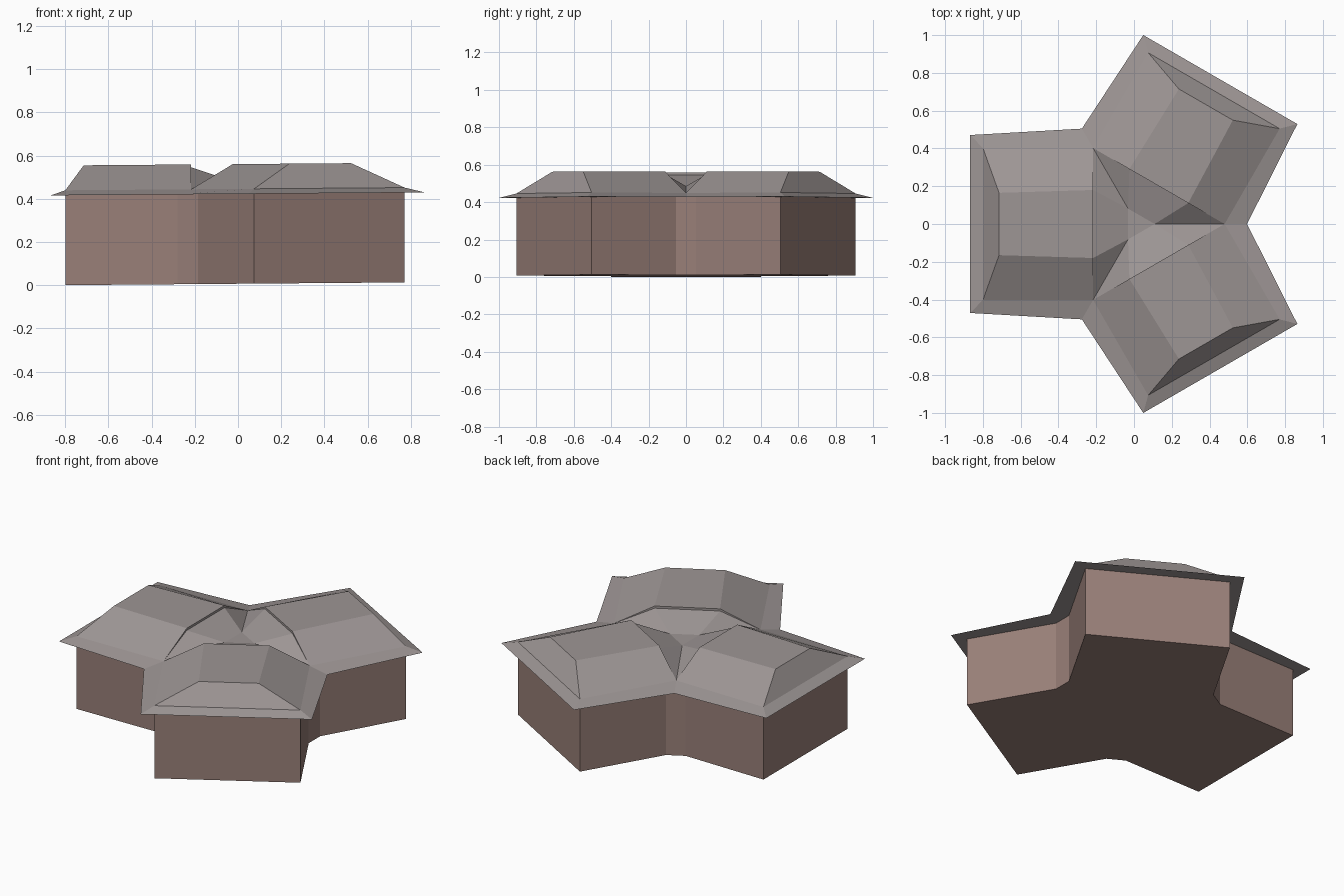
import bpy, bmesh, math

if "Cube" in bpy.data.objects:
    bpy.data.objects.remove(bpy.data.objects["Cube"])

CX = 0.0155              # centre of the three-wing plan
CORNER = 0.464           # distance of the inner corners from the centre
GABLE = CORNER / 2       # where each wing starts
Z_EAVE, Z_ROOF, Z_TOP, Z_GABLE, Z_DIP = 0.416, 0.439, 0.554, 0.541, 0.478
WINGS = [math.radians(a) for a in (60, 180, 300)]


def material(name, rgb):
    m = bpy.data.materials.new(name)
    m.diffuse_color = (*rgb, 1)
    m.use_nodes = True
    m.node_tree.nodes["Principled BSDF"].inputs["Base Color"].default_value = m.diffuse_color
    return m


ROOF = material("roof_tiles", (0.34, 0.305, 0.30))
WALL = material("wall_plaster", (0.32, 0.215, 0.19))


def place(a, u, v, z):
    """Point u along and v across the wing at angle a, with the slight ground slope."""
    x = CX + u * math.cos(a) - v * math.sin(a)
    y = u * math.sin(a) + v * math.cos(a)
    return (x, y, z + 0.008 * (x + 0.8))


def build(name, faces, mat, sheet=True):
    bm = bmesh.new()
    for f in faces:
        bm.faces.new([bm.verts.new(p) for p in f])
    bmesh.ops.remove_doubles(bm, verts=bm.verts, dist=0.0005)
    if sheet:
        bm.normal_update()
        for f in bm.faces:
            if f.normal.z < -0.01:
                f.normal_flip()
    else:
        bmesh.ops.recalc_face_normals(bm, faces=bm.faces)
    me = bpy.data.meshes.new(name)
    bm.to_mesh(me)
    bm.free()
    me.materials.append(mat)
    ob = bpy.data.objects.new(name, me)
    bpy.context.collection.objects.link(ob)
    return ob


def outline(profile, z):
    return [place(a, u, v, z) for a in WINGS for u, v in profile]


def band(lower, upper):
    n = len(lower)
    return [[lower[i], lower[(i + 1) % n], upper[(i + 1) % n], upper[i]] for i in range(n)]


# Walls: three wings with chamfered inner corners
wall_plan = [(0.295, -0.402), (0.815, -0.402), (0.815, 0.402), (0.295, 0.402)]
base, head = outline(wall_plan, 0), outline(wall_plan, Z_EAVE)
build("walls", band(base, head) + [base, head], WALL, sheet=False)

# Eaves: sloping skirt with a flat soffit
corner = math.radians(60)


def eave_ring(end, half, inner, z):
    pts = []
    for a in WINGS:
        pts += [place(a, end, -half, z), place(a, end, half, z), place(a + corner, inner, 0, z)]
    return pts


rim = eave_ring(0.883, 0.471, 0.583, Z_EAVE)
roof_edge = eave_ring(0.815, 0.402, CORNER, Z_ROOF)
soffit = eave_ring(0.80, 0.39, 0.45, Z_EAVE)
build("eaves", band(rim, roof_edge) + band(rim, soffit), ROOF, sheet=False)

# Wing roofs: hipped end, two slopes, flat top and a narrow step at the inner end
for i, a in enumerate(WINGS):
    P = lambda u, v, z: place(a, u, v, z)
    top = [P(0.73, -0.165, Z_TOP), P(0.73, 0.165, Z_TOP)]
    faces = [[P(0.815, -0.402, Z_ROOF), P(0.815, 0.402, Z_ROOF), top[1], top[0]],
             [top[0], top[1], P(GABLE, 0.18, Z_TOP), P(GABLE, -0.18, Z_TOP)],
             [P(GABLE, -0.18, Z_TOP), P(GABLE, 0.18, Z_TOP),
              P(GABLE, 0.18, Z_GABLE), P(GABLE, -0.18, Z_GABLE)]]
    for s, t in ((-1, top[0]), (1, top[1])):
        low, high = P(GABLE, s * 0.402, Z_ROOF), P(GABLE, s * 0.18, Z_TOP)
        faces.append([P(0.815, s * 0.402, Z_ROOF), low, high, t])
        faces.append([low, high, P(GABLE, s * 0.18, Z_GABLE)])
    build(f"wing_roof_{i + 1}", faces, ROOF)

# Central roof: dips from each wing to a small flat triangle, with valleys to the corners
faces = [[place(a + corner, 0.094, 0, Z_DIP) for a in WINGS]]
for a in WINGS:
    dip = [place(a + s * corner, 0.094, 0, Z_DIP) for s in (-1, 1)]
    ridge = [place(a, GABLE, s * 0.18, Z_GABLE) for s in (-1, 1)]
    faces.append([ridge[0], ridge[1], dip[1], dip[0]])
    for k, s in enumerate((-1, 1)):
        faces.append([place(a, GABLE, s * 0.402, Z_ROOF), ridge[k], dip[k]])
build("central_roof", faces, ROOF)
